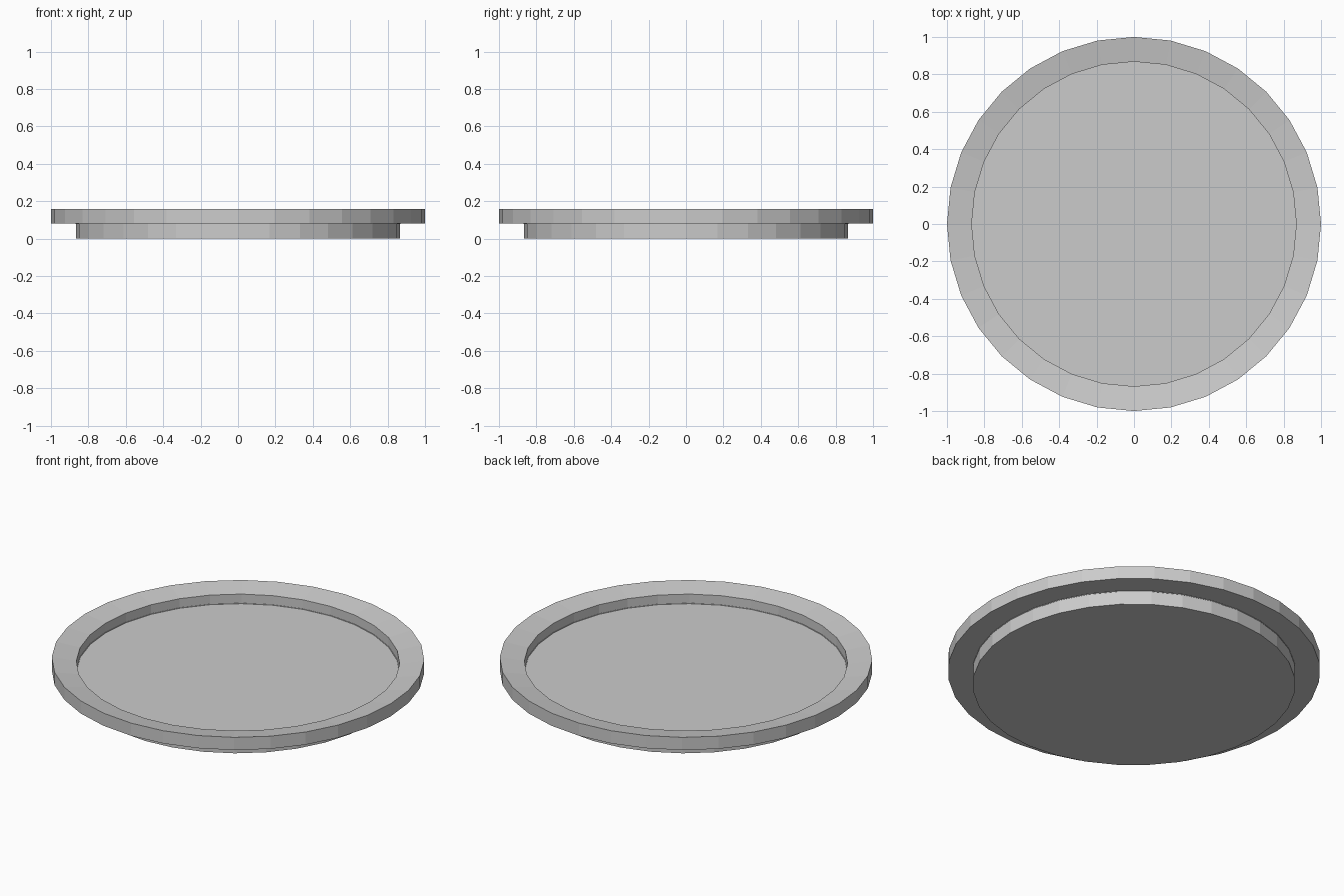
import bpy, bmesh, math

if "Cube" in bpy.data.objects:
    bpy.data.objects.remove(bpy.data.objects["Cube"])

SIDES = 32


def lathe(name, profile):
    """Revolve an (r, z) profile around z, closing both ends with flat discs."""
    bm = bmesh.new()
    rings = []
    for r, z in profile:
        angles = [2 * math.pi * i / SIDES for i in range(SIDES)]
        rings.append([bm.verts.new((r * math.cos(a), r * math.sin(a), z)) for a in angles])
    for low, high in zip(rings, rings[1:]):
        for i in range(SIDES):
            j = (i + 1) % SIDES
            bm.faces.new((low[i], low[j], high[j], high[i]))
    bm.faces.new(rings[0][::-1])
    bm.faces.new(rings[-1])
    mesh = bpy.data.meshes.new(name)
    bm.to_mesh(mesh)
    bm.free()
    obj = bpy.data.objects.new(name, mesh)
    bpy.context.collection.objects.link(obj)
    return obj


# Round tray: stepped foot, overhanging lip sloping inward, recessed floor
lathe("round_tray", [
    (0.866, 0.0),
    (0.866, 0.082),
    (1.0, 0.082),
    (1.0, 0.157),
    (0.868, 0.135),
    (0.868, 0.079),
])
